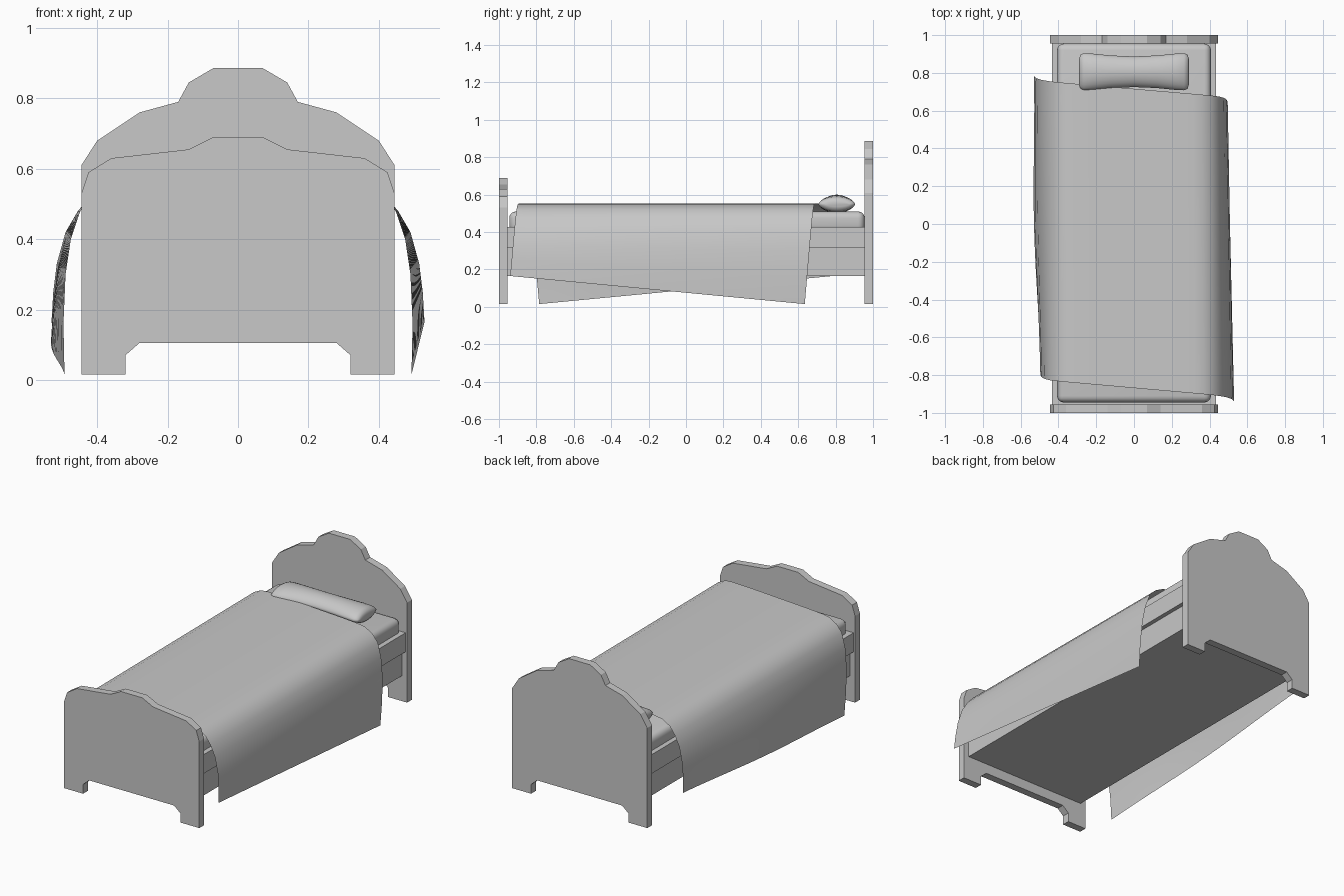
import bpy, bmesh, math
from mathutils import Vector

cube = bpy.data.objects.get("Cube")
if cube:
    bpy.data.objects.remove(cube)

grey = bpy.data.materials.new("plain grey")
grey.use_nodes = True
colour = (0.58, 0.58, 0.58, 1)
grey.diffuse_color = colour
for node in grey.node_tree.nodes:
    if node.type == "BSDF_PRINCIPLED":
        node.inputs["Base Color"].default_value = colour


def make(name, bm, smooth=None):
    bmesh.ops.recalc_face_normals(bm, faces=bm.faces)
    mesh = bpy.data.meshes.new(name)
    bm.to_mesh(mesh)
    bm.free()
    mesh.materials.append(grey)
    obj = bpy.data.objects.new(name, mesh)
    bpy.context.collection.objects.link(obj)
    if smooth:
        bpy.ops.object.select_all(action="DESELECT")
        obj.select_set(True)
        bpy.context.view_layer.objects.active = obj
        bpy.ops.object.shade_smooth_by_angle(angle=math.radians(smooth))
    return obj


def box(name, lo, hi, bevel=0, smooth=None):
    bm = bmesh.new()
    bmesh.ops.create_cube(bm, size=1)
    lo, hi = Vector(lo), Vector(hi)
    for v in bm.verts:
        v.co = (lo + hi) / 2 + v.co * (hi - lo)
    if bevel:
        bmesh.ops.bevel(bm, geom=bm.edges[:], offset=bevel, segments=4,
                        profile=0.5, affect="EDGES")
    return make(name, bm, smooth)


def board(name, crest, y0, y1):
    # mirrored outline: right half from the foot notch up to the crest
    half = [(.28, .105), (.32, .07), (.32, .015), (.445, .015)] + crest
    outline = half + [(-x, z) for x, z in reversed(half)]
    bm = bmesh.new()
    face = bm.faces.new([bm.verts.new((x, y0, z)) for x, z in outline])
    ext = bmesh.ops.extrude_face_region(bm, geom=[face])["geom"]
    for v in ext:
        if isinstance(v, bmesh.types.BMVert):
            v.co.y = y1
    return make(name, bm)


# End boards
board("headboard", [(.445, .61), (.4, .68), (.28, .76), (.17, .79),
                    (.14, .845), (.07, .886)], .955, 1)
board("footboard", [(.445, .53), (.425, .59), (.36, .63), (.14, .655),
                    (.07, .69)], -1, -.955)

# Base and overhanging rails
box("bed_base", (-.41, -.956, .165), (.41, .956, .32))
box("upper_frame", (-.435, -.956, .315), (.435, .956, .428))

# Mattress
box("mattress", (-.407, -.945, .4), (.407, .955, .51), .035, 40)

# Pillow: lens-shaped rings lofted along x, pinched in the middle
stations = [(.29, .07, .012), (.284, .09, .03), (.265, .098, .04),
            (.22, .096, .046), (.12, .086, .05), (0, .081, .051)]
stations = [(-x, w, h) for x, w, h in stations] + stations[-2::-1]
bm = bmesh.new()
rings = []
for x, w, h in stations:
    ring = []
    for k in range(24):
        a = math.tau * k / 24
        s = math.sin(a)
        z = h * math.copysign(abs(s) ** 1.2, s)
        ring.append(bm.verts.new((x, .806 + w * math.cos(a), .549 + z)))
    rings.append(ring)
for a, b in zip(rings, rings[1:]):
    for k in range(24):
        n = (k + 1) % 24
        bm.faces.new((a[k], a[n], b[n], b[k]))
bm.faces.new(rings[0])
bm.faces.new(rings[-1])
make("pillow", bm, 60)

# Blanket: skewed sheet blended between a short flared drop and a long one
short = [(0, .553), (.2, .553), (.32, .551), (.37, .545), (.42, .52),
         (.455, .48), (.49, .42), (.515, .33), (.525, .25), (.53, .165)]
long = [(0, .553), (.2, .553), (.31, .551), (.36, .545), (.41, .52),
        (.448, .48), (.475, .4), (.49, .3), (.496, .16), (.493, .015)]
ROWS = 20


def section(side, t):
    mix = t if side > 0 else 1 - t
    pts = []
    for i, (a, b) in enumerate(zip(short, long)):
        p = Vector(a).lerp(Vector(b), mix)
        if side < 0:  # gentle swell in the right-hand drop
            p.x += .018 * math.sin(math.pi * t) ** 2 * max(0, i - 6) / 3
        pts.append((side * p.x, p.y))
    return pts


bm = bmesh.new()
grid = []
for r in range(ROWS + 1):
    t = r / ROWS
    pts = section(-1, t)[:0:-1] + section(1, t)
    dist = [0]
    for a, b in zip(pts, pts[1:]):
        dist.append(dist[-1] + (Vector(b) - Vector(a)).length)
    row = []
    for (x, z), d in zip(pts, dist):
        u = d / dist[-1]
        front = -.785 - .155 * u
        back = .785 - .15 * u
        row.append(bm.verts.new((x, front + (back - front) * t, z)))
    grid.append(row)
for a, b in zip(grid, grid[1:]):
    for k in range(len(a) - 1):
        bm.faces.new((a[k], a[k + 1], b[k + 1], b[k]))
make("blanket", bm, 60)
